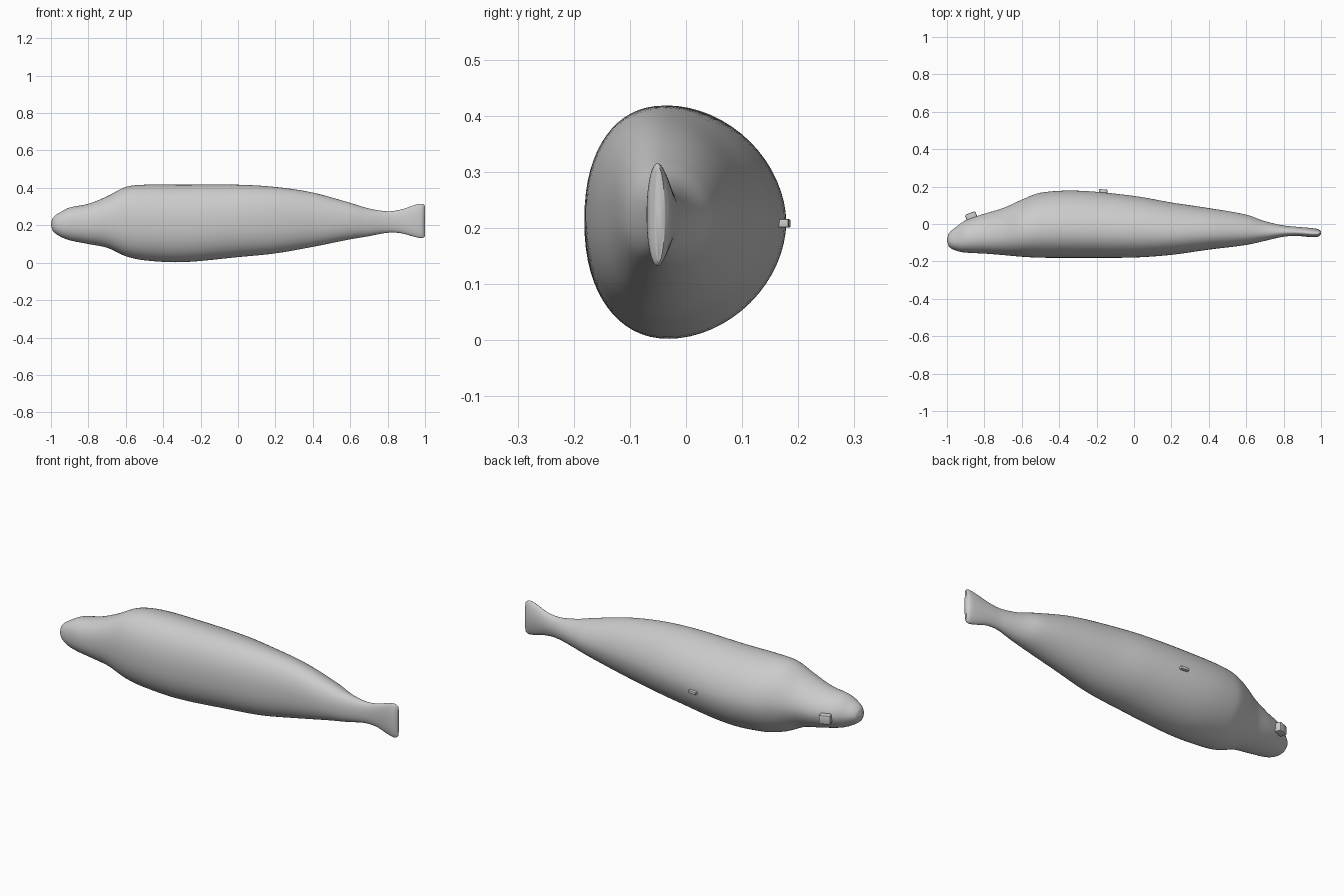
import bpy
import bmesh
import math
from mathutils import Matrix

cube = bpy.data.objects.get("Cube")
if cube:
    bpy.data.objects.remove(cube, do_unlink=True)

grey = bpy.data.materials.new("plain grey")
grey.use_nodes = True
colour = (0.6, 0.6, 0.6, 1)
grey.diffuse_color = colour
grey.node_tree.nodes["Principled BSDF"].inputs["Base Color"].default_value = colour

# Body sections from nose to tail: x, bottom, top, front, back
SECTIONS = [
    (-1, .2, .21, -.09, -.08),
    (-.99, .17, .24, -.12, -.05),
    (-.95, .14, .27, -.143, -.015),
    (-.9, .12, .295, -.153, .02),
    (-.8, .1, .315, -.158, .055),
    (-.7, .08, .355, -.166, .085),
    (-.6, .035, .405, -.175, .13),
    (-.5, .013, .417, -.18, .167),
    (-.3, .003, .417, -.181, .178),
    (0, .03, .417, -.179, .15),
    (.2, .05, .405, -.165, .115),
    (.4, .085, .375, -.137, .085),
    (.6, .125, .32, -.112, .05),
    (.7, .142, .29, -.09, .015),
    (.8, .16, .275, -.068, -.008),
    (.87, .158, .284, -.064, -.015),
    (.95, .137, .31, -.07, -.022),
    (.985, .132, .315, -.067, -.028),
    (1, .14, .306, -.055, -.038),
]
STEPS = 6
SIDES = 64


def smooth_sections(rows):
    """Run a smooth curve through every section value."""
    result = []
    for i in range(len(rows) - 1):
        a, b, c, d = (rows[max(i - 1, 0)], rows[i], rows[i + 1],
                      rows[min(i + 2, len(rows) - 1)])
        for step in range(STEPS):
            t = step / STEPS
            row = []
            for k in range(len(b)):
                # Tangents allow for the uneven spacing along the body
                gap = c[0] - b[0]
                m0 = (c[k] - a[k]) / (c[0] - a[0]) * gap
                m1 = (d[k] - b[k]) / (d[0] - b[0]) * gap
                row.append((1 + 2 * t) * (1 - t) ** 2 * b[k] + t * (1 - t) ** 2 * m0
                           + t * t * (3 - 2 * t) * c[k] + t * t * (t - 1) * m1)
            result.append(row)
    result.append(rows[-1])
    return result


def section_ring(bm, x, bottom, top, front, back):
    """Oval with a blunter front half and a more tapered back half."""
    centre_y = front + 0.42 * (back - front)
    centre_z = (bottom + top) / 2
    ring = []
    for i in range(SIDES):
        angle = math.tau * i / SIDES
        c, s = math.cos(angle), math.sin(angle)
        power = 2 / 2.2 if c < 0 else 2 / 1.88
        depth = back - centre_y if c > 0 else centre_y - front
        y = centre_y + math.copysign(abs(c) ** power, c) * depth
        z = centre_z + math.copysign(abs(s) ** power, s) * (top - bottom) / 2
        ring.append(bm.verts.new((x, y, z)))
    return ring


def finish(bm, name, sharp_angle):
    bmesh.ops.recalc_face_normals(bm, faces=bm.faces)
    mesh = bpy.data.meshes.new(name)
    bm.to_mesh(mesh)
    bm.free()
    mesh.materials.append(grey)
    obj = bpy.data.objects.new(name, mesh)
    bpy.context.collection.objects.link(obj)
    bpy.ops.object.select_all(action="DESELECT")
    obj.select_set(True)
    bpy.context.view_layer.objects.active = obj
    bpy.ops.object.shade_smooth_by_angle(angle=math.radians(sharp_angle))
    return obj


# Body with the tail fin
bm = bmesh.new()
rings = [section_ring(bm, *row) for row in smooth_sections(SECTIONS)]
for first, second in zip(rings, rings[1:]):
    for i in range(SIDES):
        j = (i + 1) % SIDES
        bm.faces.new((first[i], first[j], second[j], second[i]))
bm.faces.new(rings[0])
bm.faces.new(rings[-1])
finish(bm, "body", 60)


def lug(name, location, size, turn):
    """Small rounded block set into the back surface."""
    bm = bmesh.new()
    bmesh.ops.create_cube(bm, size=1)
    bmesh.ops.scale(bm, vec=size, verts=bm.verts)
    bmesh.ops.bevel(bm, geom=bm.edges[:], offset=min(size) * 0.2, segments=2,
                    affect="EDGES", profile=0.5)
    bmesh.ops.transform(bm, matrix=Matrix.Translation(location)
                        @ Matrix.Rotation(math.radians(turn), 4, "Z"), verts=bm.verts)
    finish(bm, name, 40)


# Blocks on the back of the head and the middle of the body
lug("head_block", (-.87, .04, .2), (.06, .04, .05), 20)
lug("middle_peg", (-.165, .17, .208), (.045, .03, .015), -5)
